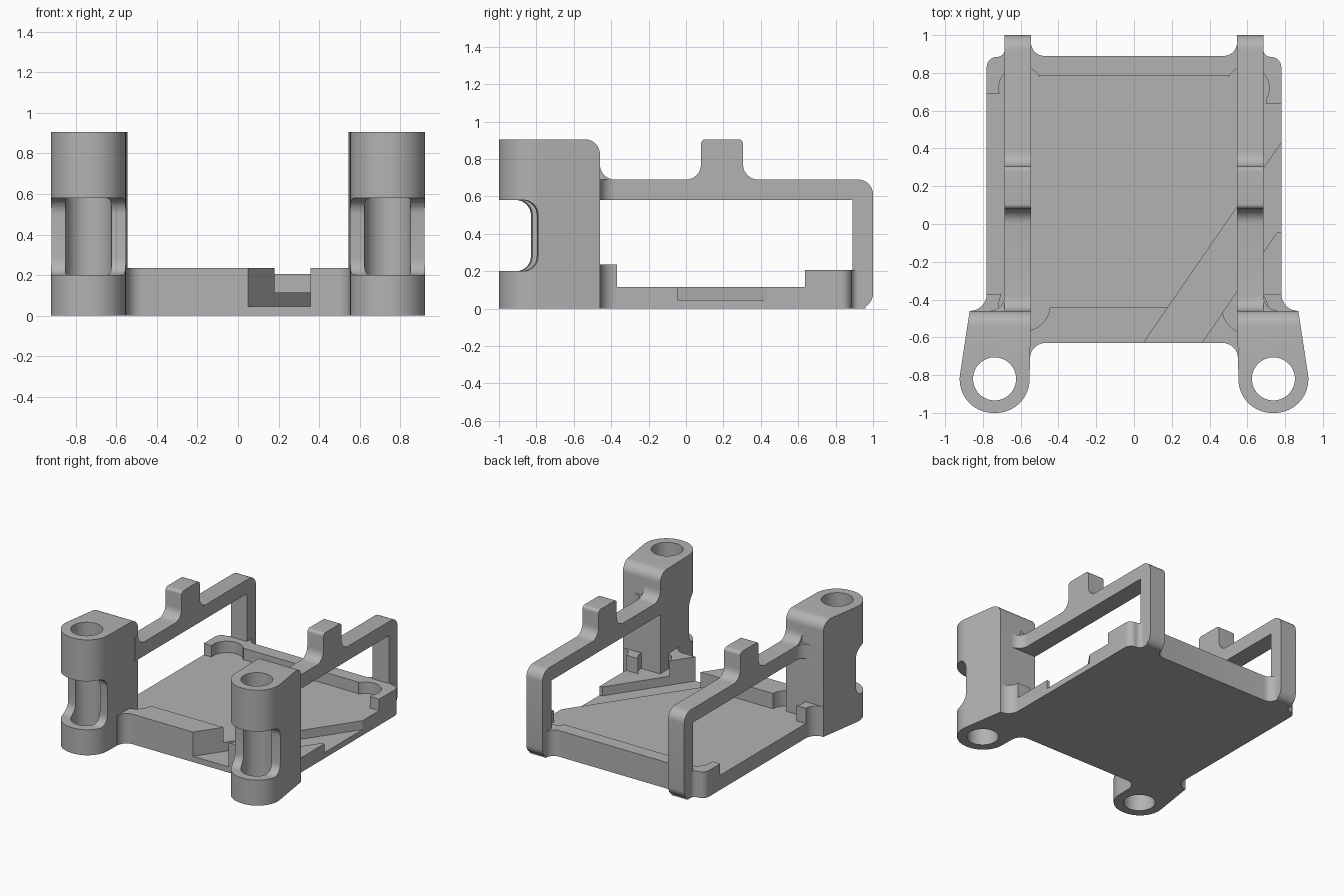
import bpy, bmesh, math
from mathutils import Vector, Matrix

if "Cube" in bpy.data.objects:
    bpy.data.objects.remove(bpy.data.objects["Cube"])

grey = bpy.data.materials.new("plain_grey")
grey.use_nodes = True
grey.diffuse_color = (0.45, 0.45, 0.45, 1)
grey.node_tree.nodes["Principled BSDF"].inputs["Base Color"].default_value = (0.45, 0.45, 0.45, 1)


def rounded(points, steps=8):
    """Outline from (a, b[, radius]) corners, with arcs at corners that have a radius."""
    out = []
    n = len(points)
    for i, p in enumerate(points):
        c = Vector(p[:2])
        r = p[2] if len(p) > 2 else 0
        if not r:
            new = [c]
        else:
            a = (Vector(points[i - 1][:2]) - c).normalized()
            b = (Vector(points[(i + 1) % n][:2]) - c).normalized()
            half = a.angle(b) / 2
            centre = c + (a + b).normalized() * r / math.sin(half)
            reach = r / math.tan(half)
            u, v = c + a * reach - centre, c + b * reach - centre
            sweep = u.angle_signed(v)
            new = [centre + Matrix.Rotation(-sweep * k / steps, 2) @ u for k in range(steps + 1)]
        for q in new:
            if not out or (q - out[-1]).length > 1e-4:
                out.append(q)
    return out


def circle(x, y, r, steps=48):
    return [Vector((x + r * math.cos(math.tau * k / steps), y + r * math.sin(math.tau * k / steps)))
            for k in range(steps)]


def prism(name, outline, lo, hi, along="z"):
    """Extrude an outline: (x, y) along z, or (y, z) along x."""
    bm = bmesh.new()
    def put(p, h):
        return bm.verts.new((p[0], p[1], h) if along == "z" else (h, p[0], p[1]))
    low = [put(p, lo) for p in outline]
    high = [put(p, hi) for p in outline]
    bm.faces.new(low)
    bm.faces.new(high)
    for i in range(len(low)):
        j = (i + 1) % len(low)
        bm.faces.new((low[i], low[j], high[j], high[i]))
    bmesh.ops.recalc_face_normals(bm, faces=bm.faces)
    mesh = bpy.data.meshes.new(name)
    bm.to_mesh(mesh)
    bm.free()
    mesh.materials.append(grey)
    ob = bpy.data.objects.new(name, mesh)
    bpy.context.collection.objects.link(ob)
    return ob


def activate(ob):
    bpy.ops.object.select_all(action="DESELECT")
    ob.select_set(True)
    bpy.context.view_layer.objects.active = ob


def cut(ob, cutters):
    activate(ob)
    for c in cutters:
        c.hide_render = True
        m = ob.modifiers.new("cut", "BOOLEAN")
        m.operation, m.solver, m.object = "DIFFERENCE", "EXACT", c
        bpy.ops.object.modifier_apply(modifier=m.name)
        bpy.data.objects.remove(c)


def smooth(ob):
    activate(ob)
    bpy.ops.object.shade_smooth_by_angle(angle=math.radians(30))


def box(x0, x1, y0, y1):
    return [(x0, y0), (x1, y0), (x1, y1), (x0, y1)]


# Tray: one mirrored outline with fillets toward the posts and uprights
half = [(0.55, -0.63, 0.08), (0.55, -0.71), (0.58, -0.71), (0.65, -0.66), (0.87, -0.46),
        (0.78, -0.46, 0.089), (0.78, 0.885, 0.055), (0.685, 0.885, 0.038),
        (0.685, 0.96), (0.545, 0.96), (0.545, 0.89, 0.069)]
outline = half + [(-p[0], *p[1:]) for p in reversed(half)]
tray = prism("tray", rounded(outline), 0, 0.235)

FLOOR, TOP = 0.115, 0.5
side_gap = [(-1, -0.37), (1, -0.37), (1, 0.635), (0.7, 0.635), (0.7, 0.69), (-1, 0.69)]
channel = [(-0.05, -0.775), (0.26, -0.775), (0.757, -0.045), (0.9, -0.045), (0.9, 0.604)]
cut(tray, [
    prism("back_wall_trim", box(-1, 1, 0.5, 1.2), 0.205, TOP),
    prism("side_gap", side_gap, FLOOR, TOP),
    prism("inner_recess", box(-0.5, 0.5, -0.44, 0.785), FLOOR, TOP),
    prism("front_right_pocket", circle(-0.58, -0.43, 0.135), FLOOR, TOP),
    prism("front_left_pocket", circle(0.59, -0.455, 0.12), FLOOR, TOP),
    prism("back_right_pocket", circle(-0.6, 0.72, 0.115), FLOOR, TOP),
    prism("back_left_pocket", circle(0.6, 0.72, 0.115), FLOOR, TOP),
    prism("cable_channel", channel, 0.045, TOP),
])
smooth(tray)

# Profiles shared by both sides
rail_profile = rounded([(0.89, 0), (1, 0, 0.08), (1, 0.69, 0.08), (0.305, 0.69, 0.08),
                        (0.305, 0.905, 0.025), (0.08, 0.905, 0.025), (0.08, 0.69, 0.08),
                        (-0.46, 0.69, 0.08), (-0.46, 0.77), (-0.5, 0.77), (-0.5, 0.58), (0.89, 0.58)])
post_plan = [(0.545, -0.46), (0.557, -1, 0.178), (0.952, -1, 0.178), (0.87, -0.46)]
gusset_plan = [(0.6, -0.5), (0.765, -0.5), (0.765, -0.46), (0.685, -0.46, 0.08),
               (0.685, -0.38), (0.6, -0.38)]
window_profile = rounded([(-1.2, 0.2), (-0.81, 0.2, 0.08), (-0.81, 0.58, 0.08), (-1.2, 0.58)])

for side, s in (("left", 1), ("right", -1)):
    def flip(pts):
        return [(s * p[0], *p[1:]) for p in pts]

    # Side frame: upright, top bar and tab
    smooth(prism(side + "_frame", rail_profile, s * 0.545, s * 0.685, "x"))

    # Fillet between top bar and post
    smooth(prism(side + "_gusset", rounded(flip(gusset_plan)), 0.58, 0.69))

    # Post with rounded back top edge, bore and front window
    post = prism(side + "_post", rounded(flip(post_plan), 20), 0, 0.905)
    bm = bmesh.new()
    bm.from_mesh(post.data)
    edge = [e for e in bm.edges if all(v.co.y > -0.47 and v.co.z > 0.9 for v in e.verts)]
    bmesh.ops.bevel(bm, geom=edge, offset=0.08, segments=8, profile=0.5, affect="EDGES")
    bm.to_mesh(post.data)
    bm.free()

    window = prism("window", window_profile, -0.4, 0.4, "x")
    turn = Matrix.Rotation(s * math.radians(6), 4, "Z")
    pivot = Matrix.Translation((s * 0.735, -0.81, 0))
    window.data.transform(pivot @ turn @ Matrix.Translation((0, 0.81, 0)))
    cut(post, [prism("bore", circle(s * 0.738, -0.82, 0.114), -0.1, 1), window])
    smooth(post)
